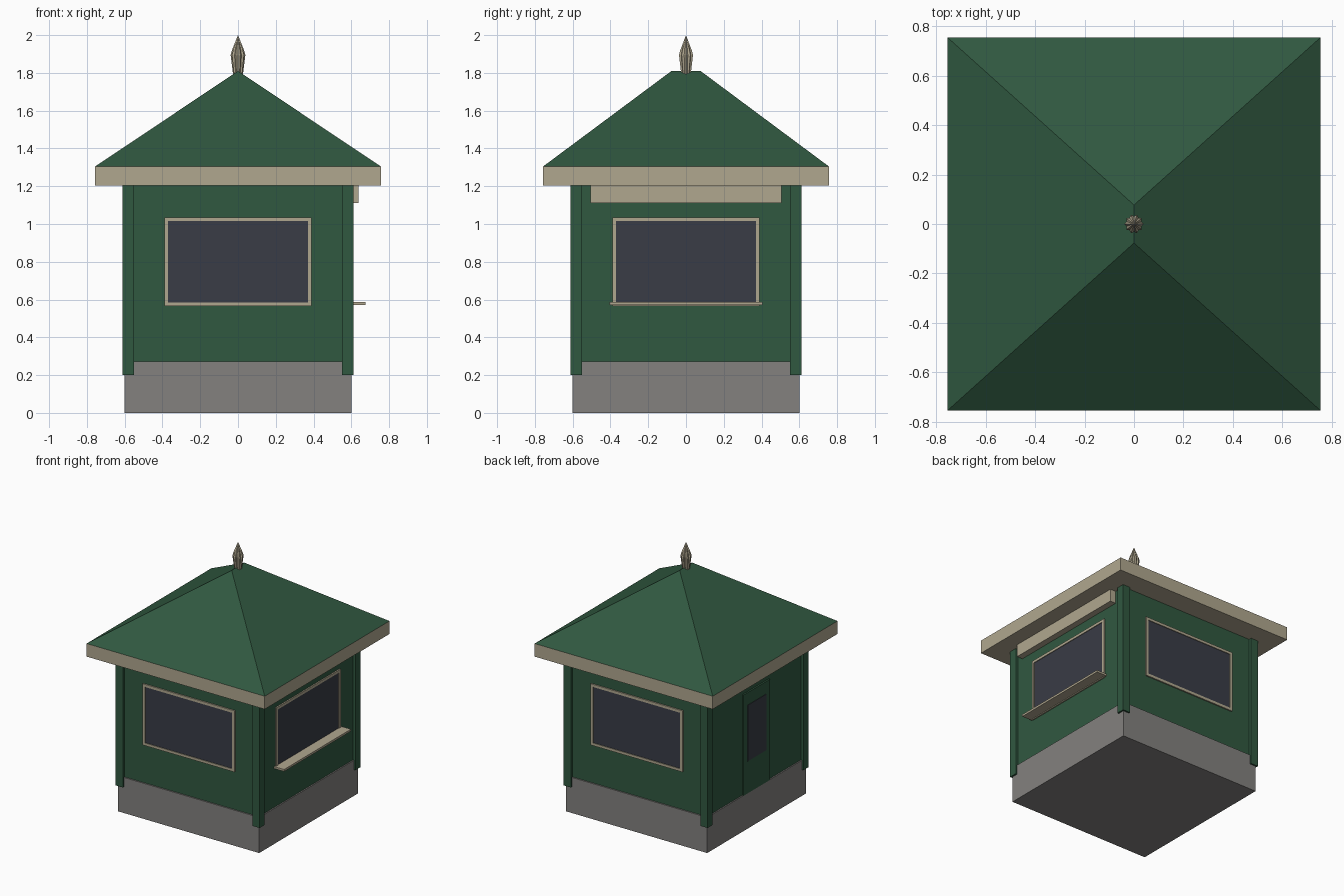
import bpy, bmesh, math
from mathutils import Matrix, Vector

cube = bpy.data.objects.get("Cube")
if cube:
    bpy.data.objects.remove(cube, do_unlink=True)


def material(name, rgb):
    m = bpy.data.materials.new(name)
    m.use_nodes = True
    color = (*rgb, 1)
    m.diffuse_color = color
    m.node_tree.nodes["Principled BSDF"].inputs["Base Color"].default_value = color
    return m


GREEN = material("dark green paint", (0.030, 0.098, 0.051))
BEIGE = material("beige trim", (0.434, 0.386, 0.275))
GREY = material("grey concrete", (0.227, 0.220, 0.212))
GLASS = material("dark glass", (0.041, 0.045, 0.061))


def finish(name, bm, mat, turn=0):
    """Turn the part about z, fix its normals and link it."""
    bm.transform(Matrix.Rotation(math.radians(turn), 4, "Z"))
    bmesh.ops.recalc_face_normals(bm, faces=bm.faces)
    mesh = bpy.data.meshes.new(name)
    bm.to_mesh(mesh)
    bm.free()
    mesh.materials.append(mat)
    obj = bpy.data.objects.new(name, mesh)
    bpy.context.collection.objects.link(obj)
    return obj


def add_box(bm, lo, hi):
    lo, hi = Vector(lo), Vector(hi)
    place = Matrix.Translation((lo + hi) / 2) @ Matrix.Diagonal((*(hi - lo), 1))
    bmesh.ops.create_cube(bm, size=1, matrix=place)


def box(name, lo, hi, mat, turn=0):
    bm = bmesh.new()
    add_box(bm, lo, hi)
    return finish(name, bm, mat, turn)


WALL = 0.59
EAVE = 0.756

# Base, walls and corner posts
box("plinth", (-0.6, -0.6, 0), (0.6, 0.6, 0.273), GREY)
box("walls", (-WALL, -WALL, 0.27), (WALL, WALL, 1.205), GREEN)
for i in range(4):
    box(f"corner_post_{i + 1}", (0.55, 0.55, 0.2), (0.612, 0.612, 1.205), GREEN, 90 * i)


# Windows, modelled on the front wall and turned to their side
def window(side, turn):
    x, z0, z1, t = 0.39, 0.565, 1.035, 0.02
    back, face = -WALL + 0.01, -WALL - 0.01
    bm = bmesh.new()
    for s in (-1, 1):
        a, b = sorted((s * x, s * (x - t)))
        add_box(bm, (a, face, z0), (b, back, z1))
    for a in (z0, z1 - t):
        add_box(bm, (t - x, face, a), (x - t, back, a + t))
    finish(f"{side}_window_frame", bm, BEIGE, turn)
    box(f"{side}_window_glass", (t - x, -WALL - 0.005, z0 + t),
        (x - t, back, z1 - t), GLASS, turn)


for side, turn in (("front", 0), ("left", 90), ("back", 180)):
    window(side, turn)

# Serving side: counter shelf and header board
box("counter_shelf", (WALL, -0.405, 0.571), (0.675, 0.405, 0.587), BEIGE)
box("header_board", (WALL, -0.505, 1.11), (0.638, 0.505, 1.205), BEIGE)

# Door on the opposite side
box("door", (-0.602, -0.16, 0.272), (-0.58, 0.16, 1.045), GREEN)
box("door_glass", (-0.605, -0.115, 0.52), (-0.6, 0.115, 0.95), GLASS)

# Fascia slab and hipped roof with a short ridge
box("roof_fascia", (-EAVE, -EAVE, 1.205), (EAVE, EAVE, 1.305), BEIGE)
bm = bmesh.new()
eaves = [bm.verts.new((sx * EAVE, sy * EAVE, 1.305))
         for sx, sy in ((-1, -1), (1, -1), (1, 1), (-1, 1))]
south, north = [bm.verts.new((0, y, 1.81)) for y in (-0.077, 0.077)]
a, b, c, d = eaves
for corners in ((a, b, south), (b, c, north, south), (c, d, north),
                (d, a, south, north), (d, c, b, a)):
    bm.faces.new(corners)
finish("hipped_roof", bm, GREEN)

# Fluted finial
bm = bmesh.new()
sides = 20
rings = []
for radius, z in ((0.026, 1.79), (0.039, 1.895), (0.032, 1.92)):
    ring = []
    for i in range(sides):
        r = radius * (1 if i % 2 == 0 else 0.8)
        ang = math.tau * i / sides
        ring.append(bm.verts.new((r * math.cos(ang), r * math.sin(ang), z)))
    rings.append(ring)
tip = bm.verts.new((0, 0, 2))
bm.faces.new(rings[0])
for i in range(sides):
    j = (i + 1) % sides
    for low, high in zip(rings, rings[1:]):
        bm.faces.new((low[i], low[j], high[j], high[i]))
    bm.faces.new((rings[-1][i], rings[-1][j], tip))
finish("finial", bm, BEIGE)
